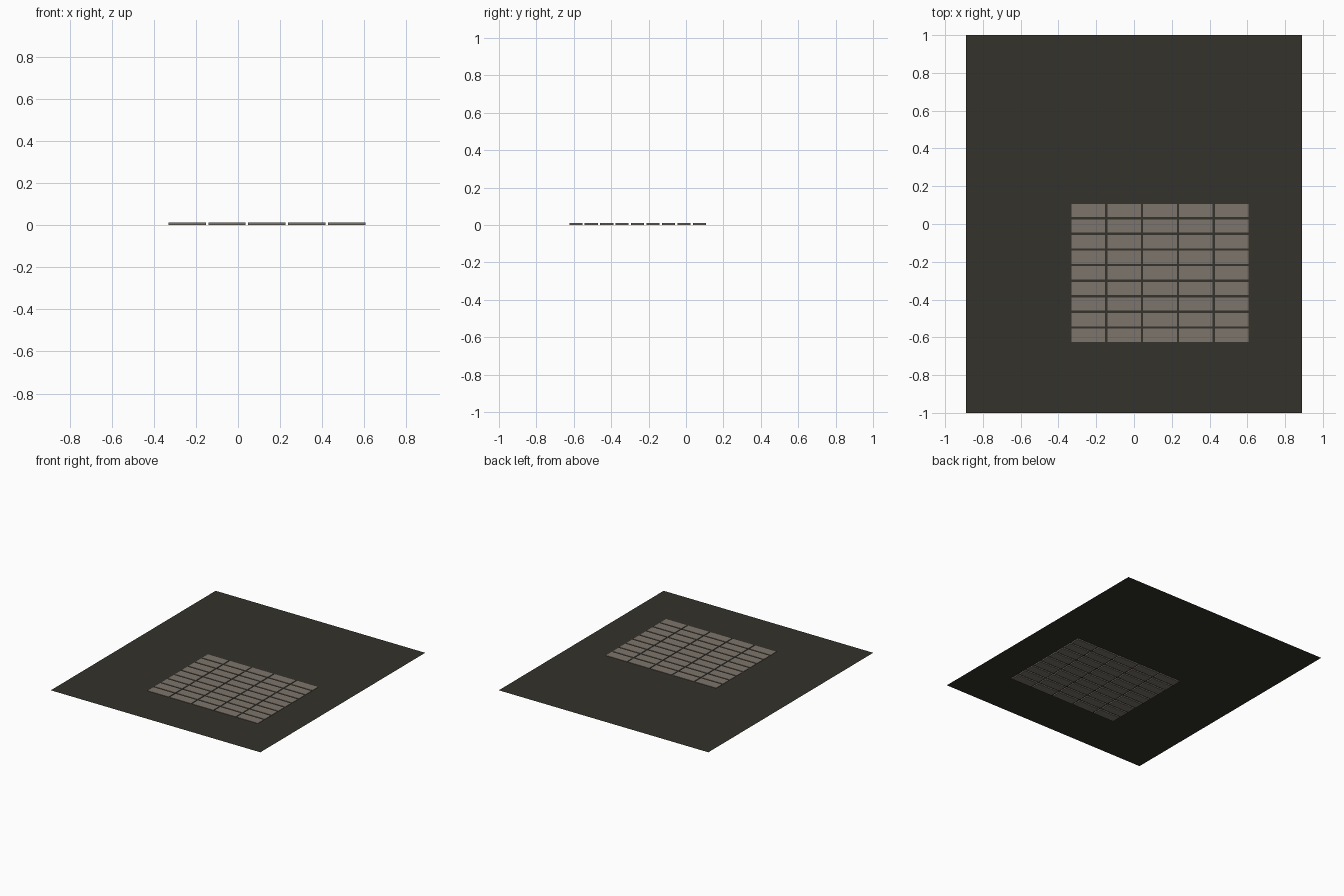
import bpy

if "Cube" in bpy.data.objects:
    bpy.data.objects.remove(bpy.data.objects["Cube"])

def material(name, rgb):
    m = bpy.data.materials.new(name)
    m.diffuse_color = (*rgb, 1)
    m.use_nodes = True
    m.node_tree.nodes["Principled BSDF"].inputs["Base Color"].default_value = m.diffuse_color
    return m

ground_mat = material("dark earth", (0.034, 0.032, 0.024))
slab_mat = material("warm grey stone", (0.202, 0.178, 0.147))

# Thin ground sheet
bpy.ops.mesh.primitive_plane_add(size=1, location=(0, 0, 0.009))
ground = bpy.context.object
ground.name = "ground_sheet"
ground.scale = (1.78, 2.0, 1)
ground.data.materials.append(ground_mat)

# Paving slabs: one slab repeated by two arrays, set through the sheet
W, D, H = 0.178, 0.070, 0.012
PX, PY = 0.1898, 0.0826
bpy.ops.mesh.primitive_cube_add(size=1, location=(-0.331 + W / 2, -0.624 + D / 2, H / 2))
slabs = bpy.context.object
slabs.name = "paving_slabs"
slabs.scale = (W, D, H)
bpy.ops.object.transform_apply(location=False, rotation=False, scale=True)
slabs.data.materials.append(slab_mat)
for name, count, step in (("columns", 5, (PX, 0, 0)), ("rows", 9, (0, PY, 0))):
    arr = slabs.modifiers.new(name, 'ARRAY')
    arr.count = count
    arr.use_relative_offset = False
    arr.use_constant_offset = True
    arr.constant_offset_displace = step
